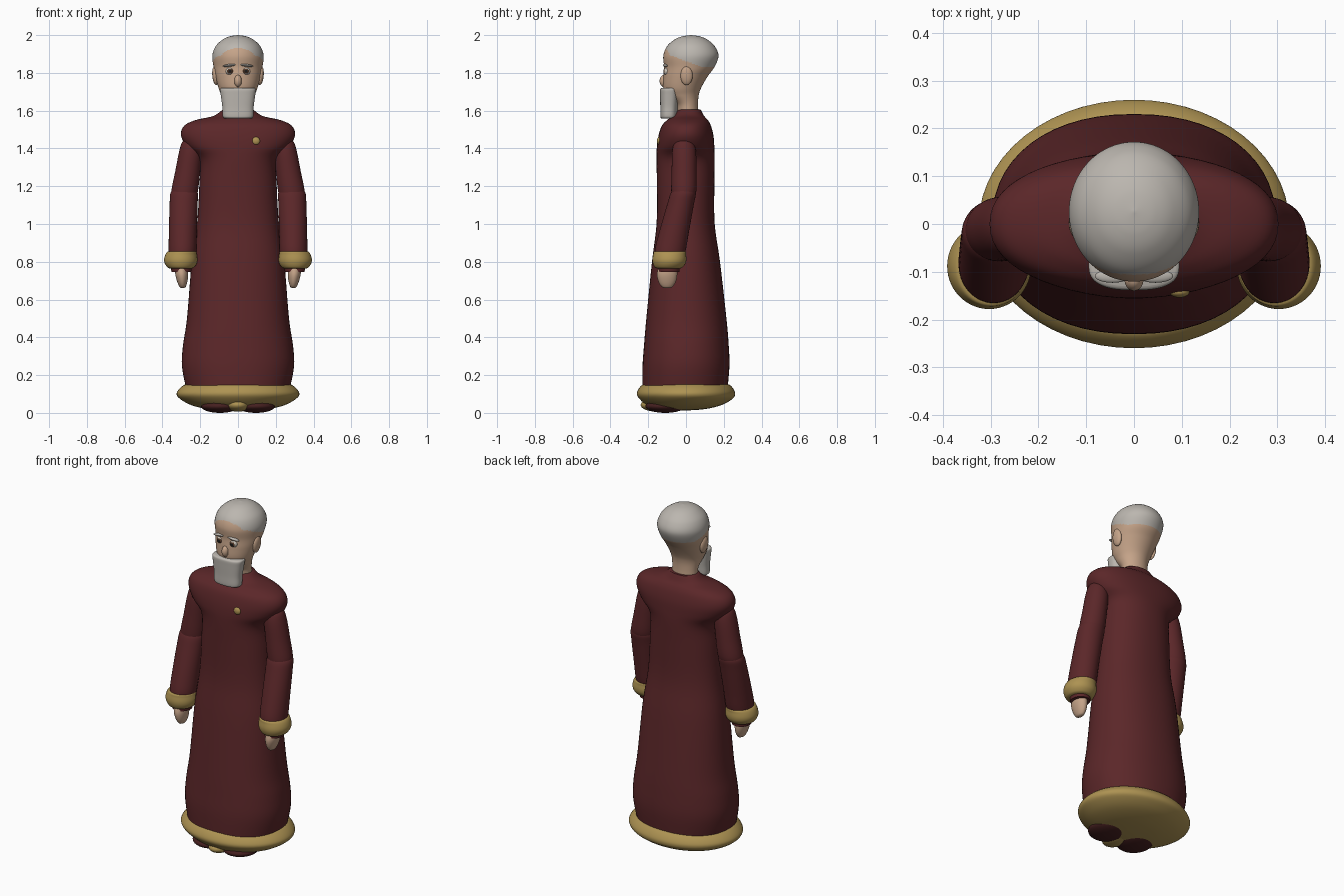
import bpy, bmesh, math
from mathutils import Matrix, Vector

cube = bpy.data.objects.get("Cube")
if cube:
    bpy.data.objects.remove(cube, do_unlink=True)


def material(name, rgb):
    m = bpy.data.materials.new(name)
    m.use_nodes = True
    col = (*rgb, 1)
    m.diffuse_color = col
    bsdf = m.node_tree.nodes["Principled BSDF"]
    bsdf.inputs["Base Color"].default_value = col
    bsdf.inputs["Roughness"].default_value = 0.8
    return m


ROBE = material("dark red cloth", (0.105, 0.02, 0.022))
GOLD = material("gold trim", (0.42, 0.29, 0.085))
SKIN = material("skin", (0.56, 0.37, 0.25))
HAIR = material("grey hair", (0.5, 0.47, 0.43))
WHITE = material("eye white", (0.6, 0.55, 0.48))
IRIS = material("brown iris", (0.09, 0.04, 0.02))
BLACK = material("black pupil", (0.01, 0.01, 0.01))
SHOE = material("shoe", (0.06, 0.014, 0.014))


def finish(name, bm, mats, rule=None):
    bmesh.ops.recalc_face_normals(bm, faces=bm.faces)
    for f in bm.faces:
        f.smooth = True
        if rule:
            f.material_index = rule(f)
    me = bpy.data.meshes.new(name)
    bm.to_mesh(me)
    bm.free()
    for m in mats:
        me.materials.append(m)
    ob = bpy.data.objects.new(name, me)
    bpy.context.collection.objects.link(ob)
    bpy.ops.object.select_all(action='DESELECT')
    ob.select_set(True)
    bpy.context.view_layer.objects.active = ob
    bpy.ops.object.shade_smooth_by_angle(angle=math.radians(50))
    return ob


def spline(rows, sub):
    """Smooth interpolation through the ring settings."""
    rows = [Vector(r) for r in rows]
    out = []
    for i in range(len(rows) - 1):
        a, b = rows[max(i - 1, 0)], rows[i]
        c, d = rows[i + 1], rows[min(i + 2, len(rows) - 1)]
        for k in range(sub):
            t = k / sub
            out.append(b + (c - a) * t / 2 + (a * 2 - b * 5 + c * 4 - d) * t * t / 2
                       + (b * 3 - a - c * 3 + d) * t ** 3 / 2)
    return out + [rows[-1]]


def loft(name, rows, mats, power=2.0, n=56, sub=5, rule=None, side=1):
    """Rings given as (z, centre x, centre y, radius x, radius y)."""
    bm = bmesh.new()
    loops = []
    for z, cx, cy, rx, ry in spline(rows, sub):
        ring = []
        for i in range(n):
            a = math.tau * i / n
            c, s = math.cos(a), math.sin(a)
            ring.append(bm.verts.new((
                side * (cx + rx * math.copysign(abs(c) ** (2 / power), c)),
                cy + ry * math.copysign(abs(s) ** (2 / power), s), z)))
        loops.append(ring)
    for lo, hi in zip(loops, loops[1:]):
        for i in range(n):
            j = (i + 1) % n
            bm.faces.new((lo[i], lo[j], hi[j], hi[i]))
    bm.faces.new(loops[0])
    bm.faces.new(loops[-1])
    return finish(name, bm, mats, rule)


def ball(name, loc, size, mats, tilt=0, rule=None):
    bm = bmesh.new()
    bmesh.ops.create_uvsphere(bm, u_segments=32, v_segments=20, radius=1)
    bm.transform(Matrix.Translation(loc) @ Matrix.Rotation(tilt, 4, 'Y')
                 @ Matrix.Diagonal((*size, 1)))
    return finish(name, bm, mats, rule)


# Robe with broad rounded shoulders and collar
loft("robe", [
    (.13, 0, -.005, .275, .225), (.25, 0, 0, .297, .23), (.36, 0, .002, .291, .224),
    (.5, 0, .002, .27, .212), (.8, 0, 0, .245, .18), (1.0, 0, -.002, .217, .154),
    (1.2, 0, -.002, .205, .152), (1.34, 0, -.002, .205, .154), (1.41, 0, -.002, .272, .152),
    (1.47, 0, 0, .302, .145), (1.52, 0, .002, .285, .13), (1.55, 0, .008, .225, .108),
    (1.572, 0, .014, .13, .082), (1.605, 0, .018, .082, .06)], [ROBE], power=2.2)

# Gold hem roll with a bowl-shaped underside
loft("hem", [
    (.012, 0, -.05, .04, .04), (.02, 0, -.03, .16, .13), (.042, 0, -.01, .25, .2),
    (.075, 0, 0, .308, .247), (.1, 0, 0, .325, .26), (.125, 0, 0, .313, .252),
    (.148, 0, 0, .285, .232), (.152, 0, 0, .26, .21)], [GOLD])
ball("hem_front_fold", (0, -.15, .042), (.062, .09, .036), [GOLD])

# Brooch on the chest
ball("brooch", (.095, -.142, 1.44), (.021, .012, .021), [GOLD])


def hairline(f):
    x, y, z = f.calc_center_median()
    edge = 1.862 - .38 * min(y, .09)
    if y < -.04:
        edge += .03 * max(0, 1 - (x / .09) ** 2)
    return int(z > edge)


# Head and neck, with the hair on the skull
loft("head", [
    (1.56, 0, .01, .076, .058), (1.63, 0, .006, .075, .058), (1.68, 0, -.016, .088, .083),
    (1.72, 0, -.02, .103, .1), (1.78, 0, -.003, .119, .117), (1.83, 0, .017, .129, .133),
    (1.89, 0, .026, .136, .146), (1.94, 0, .026, .119, .127), (1.975, 0, .026, .083, .089),
    (1.993, 0, .026, .045, .048), (2.0, 0, .026, .002, .002)],
    [SKIN, HAIR], n=96, sub=10, rule=hairline)

# Square-cut beard and nose
loft("beard", [
    (1.56, 0, -.09, .06, .035), (1.566, 0, -.092, .08, .043), (1.62, 0, -.09, .083, .046),
    (1.68, 0, -.088, .091, .05), (1.712, 0, -.087, .095, .051), (1.72, 0, -.085, .088, .045)],
    [HAIR], power=2.6)
ball("nose", (0, -.116, 1.757), (.02, .024, .032), [SKIN])


def eye_colour(f):
    front = -f.normal.y
    return 2 if front > .93 else 1 if front > .76 else 0


for side, label in ((1, "left"), (-1, "right")):
    # Face details
    ball(label + "_eye", (side * .042, -.099, 1.808), (.023, .021, .021),
         [WHITE, IRIS, BLACK], rule=eye_colour)
    ball(label + "_eyebrow", (side * .045, -.109, 1.84), (.037, .014, .007),
         [HAIR], tilt=side * .12)
    ball(label + "_ear", (side * .12, .003, 1.785), (.016, .032, .05), [SKIN], tilt=side * .1)

    # Sleeve in two sections meeting at the elbow
    loft(label + "_upper_sleeve", [
        (1.455, .245, -.01, .01, .01), (1.44, .246, -.01, .045, .045),
        (1.39, .25, -.01, .06, .062), (1.28, .266, -.01, .066, .066),
        (1.17, .283, -.012, .07, .066), (1.12, .286, -.02, .055, .05)], [ROBE], side=side)
    loft(label + "_lower_sleeve", [
        (1.19, .283, -.012, .05, .045), (1.165, .285, -.014, .072, .066),
        (1.1, .288, -.03, .074, .071), (.95, .292, -.065, .074, .079),
        (.85, .294, -.085, .073, .081), (.79, .3, -.09, .06, .06),
        (.747, .3, -.09, .052, .055)], [ROBE], side=side)

    # Rolled gold cuff and hand
    loft(label + "_cuff", [
        (.764, .303, -.092, .055, .058), (.77, .303, -.092, .07, .073),
        (.79, .303, -.089, .084, .086), (.812, .303, -.088, .088, .09),
        (.838, .301, -.087, .083, .087), (.854, .297, -.086, .075, .083),
        (.856, .295, -.085, .06, .06)], [GOLD], side=side)
    loft(label + "_hand", [
        (.66, .293, -.1, .004, .006), (.667, .293, -.1, .016, .028),
        (.695, .295, -.1, .027, .046), (.735, .298, -.1, .034, .054),
        (.78, .3, -.096, .032, .046)], [SKIN], side=side)

    # Shoe peeping out below the hem
    ball(label + "_shoe", (side * .095, -.11, .035), (.1, .105, .035), [SHOE])
